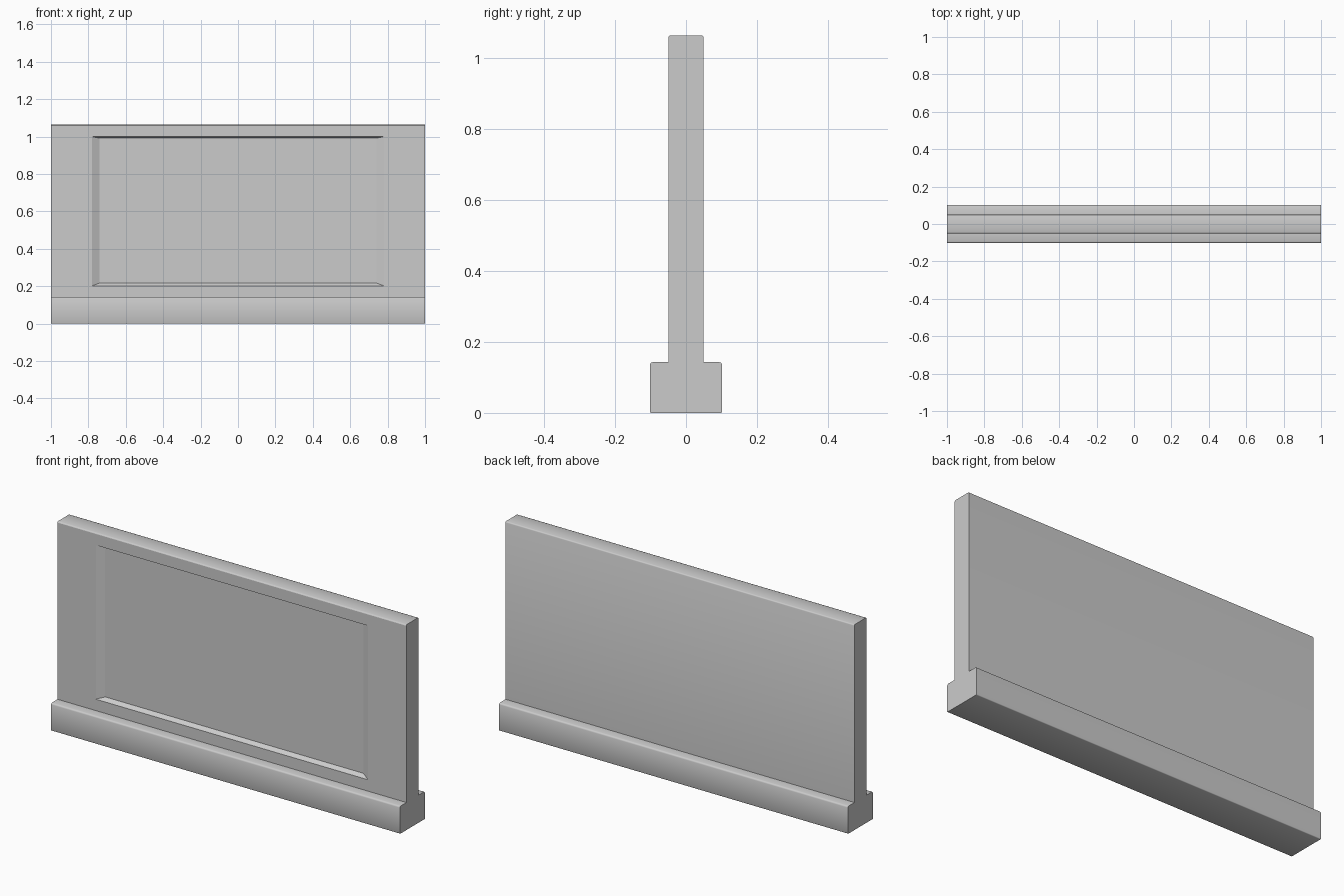
import bpy, bmesh, math

if "Cube" in bpy.data.objects:
    bpy.data.objects.remove(bpy.data.objects["Cube"])


def rounded(y, z, r, a0, a1, steps=2):
    """Arc points around centre (y, z), angles in degrees."""
    angles = [math.radians(a0 + (a1 - a0) * i / steps) for i in range(steps + 1)]
    return [(y + r * math.cos(a), z + r * math.sin(a)) for a in angles]


bm = bmesh.new()

# Cross-section: wide foot and thin wall with softened corners
half = (rounded(0.098, 0.004, 0.004, -90, 0) + rounded(0.094, 0.135, 0.008, 0, 90)
        + [(0.05, 0.143)] + rounded(0.044, 1.058, 0.006, 0, 90))
n = len(half)
profile = half + [(-y, z) for y, z in reversed(half)]
left, right = ([bm.verts.new((x, y, z)) for y, z in profile] for x in (-1, 1))
count = len(profile)

# Front wall face lies between the mirrored wall top corner and the foot joint
front = n + 2
for i in range(count):
    j = (i + 1) % count
    if i != front:
        face = bm.faces.new((left[i], left[j], right[j], right[i]))
        face.smooth = True
bm.faces.new(left)
bm.faces.new(list(reversed(right)))


# Recessed panel with sloped borders on the front
def rect(x, y, z0, z1):
    return [bm.verts.new(p) for p in
            ((-x, y, z1), (-x, y, z0), (x, y, z0), (x, y, z1))]


border = [left[front], left[front + 1], right[front + 1], right[front]]
outer = rect(0.78, -0.05, 0.202, 1.0)
inner = rect(0.74, -0.03, 0.217, 0.991)
for a, b in ((border, outer), (outer, inner)):
    for i in range(4):
        j = (i + 1) % 4
        bm.faces.new((a[i], a[j], b[j], b[i]))
bm.faces.new(inner)

bmesh.ops.recalc_face_normals(bm, faces=bm.faces)
# Crisp edges at the ends, the foot joint and around the panel
for e in bm.edges:
    if len(e.link_faces) == 2:
        e.smooth = (all(f.smooth for f in e.link_faces)
                    and e.calc_face_angle() < math.radians(50))

mesh = bpy.data.meshes.new("barrier_wall")
bm.to_mesh(mesh)
bm.free()
wall = bpy.data.objects.new("barrier_wall", mesh)
bpy.context.collection.objects.link(wall)
